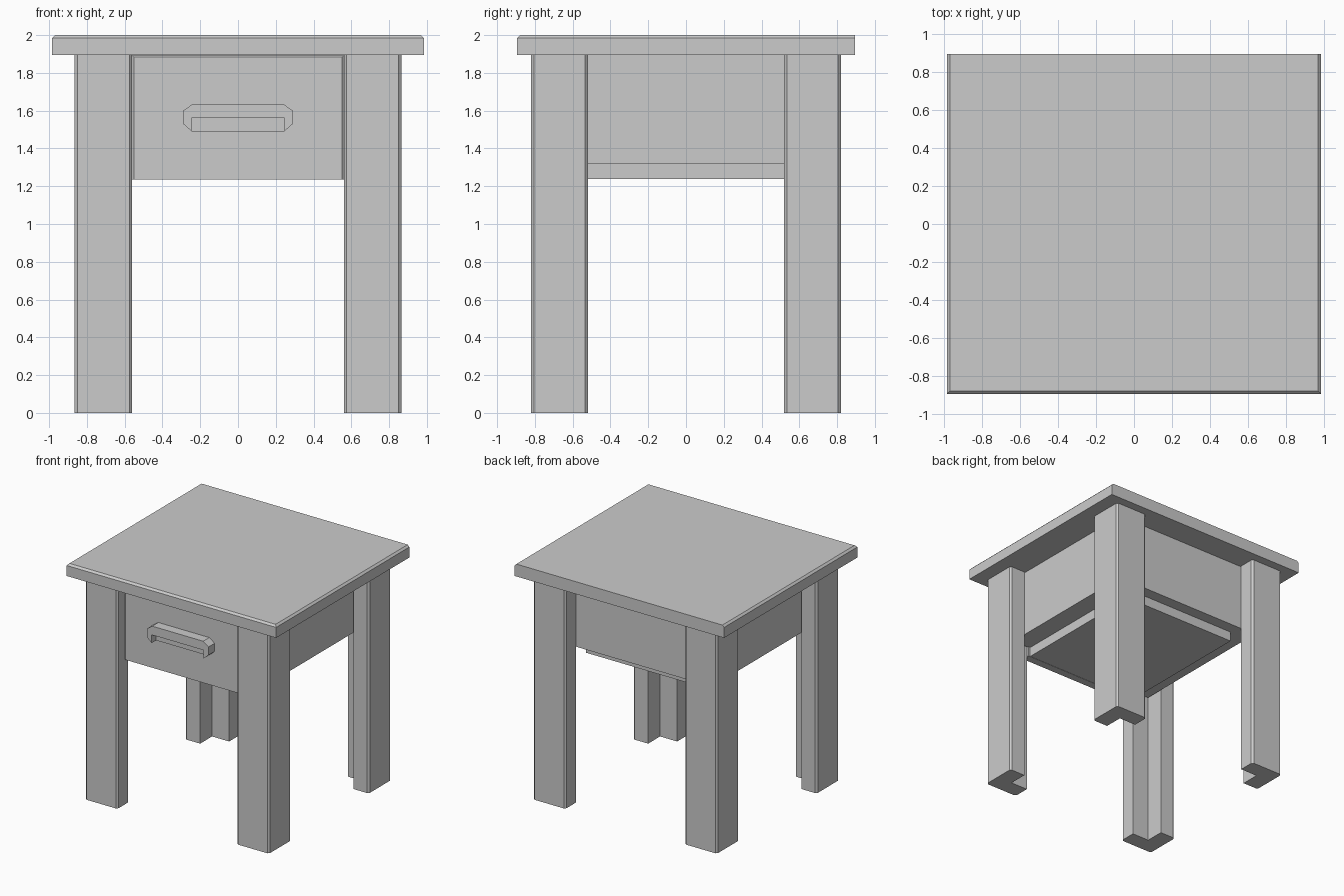
import bpy, bmesh
from mathutils import Matrix

if "Cube" in bpy.data.objects:
    bpy.data.objects.remove(bpy.data.objects["Cube"])


def prism(name, points, lo, hi, axis='z'):
    """Extrude a closed 2D profile along z, or along y (profile is then x,z)."""
    def place(p, h):
        return (p[0], p[1], h) if axis == 'z' else (p[0], h, p[1])
    bm = bmesh.new()
    a = [bm.verts.new(place(p, lo)) for p in points]
    b = [bm.verts.new(place(p, hi)) for p in points]
    bm.faces.new(a)
    bm.faces.new(b)
    n = len(points)
    for i in range(n):
        j = (i + 1) % n
        bm.faces.new((a[i], a[j], b[j], b[i]))
    return finish(name, bm)


def finish(name, bm):
    bmesh.ops.recalc_face_normals(bm, faces=bm.faces[:])
    mesh = bpy.data.meshes.new(name)
    bm.to_mesh(mesh)
    bm.free()
    obj = bpy.data.objects.new(name, mesh)
    bpy.context.collection.objects.link(obj)
    return obj


def box(name, lo, hi, chamfer=0, pick=None):
    """Box from corner to corner; edges whose midpoint passes pick are chamfered."""
    bm = bmesh.new()
    bmesh.ops.create_cube(bm, size=1)
    for v in bm.verts:
        v.co = [lo[i] if v.co[i] < 0 else hi[i] for i in range(3)]
    if chamfer:
        edges = [e for e in bm.edges if pick((e.verts[0].co + e.verts[1].co) / 2)]
        bmesh.ops.bevel(bm, geom=edges, offset=chamfer, segments=1, affect='EDGES')
    return finish(name, bm)


# Table top: upper edge chamfered at the front and both sides, square at the back
box('table_top', (-0.985, -0.895, 1.895), (0.985, 0.895, 2.0), 0.016,
    lambda m: m.z > 1.99 and m.y < 0.5)

# L-section legs with chamfered outer corners
c = 0.015
leg = [(0.56 + c, 0.82), (0.865 - c, 0.82), (0.865, 0.82 - c), (0.865, 0.52 + c),
       (0.865 - c, 0.52), (0.72, 0.52), (0.72, 0.68), (0.56, 0.68), (0.56, 0.82 - c)]
for side, sx in (('left', -1), ('right', 1)):
    for end, sy in (('front', -1), ('back', 1)):
        prism(f'{end}_{side}_leg', [(x * sx, y * sy) for x, y in leg], 0, 1.895)

# Apron body sitting in the leg notches
box('apron_body', (-0.71, -0.67, 1.32), (0.71, 0.67, 1.895))

# Drawer: box hanging below the apron, and a chamfered front panel
box('drawer_box', (-0.54, -0.67, 1.237), (0.54, 0.57, 1.33))
box('drawer_front', (-0.56, -0.728, 1.235), (0.56, -0.66, 1.893), 0.01,
    lambda m: m.y < -0.72 and m.z > 1.3)

# Pull: faceted hood with a slot open at the bottom, and its recessed plate
half = [(0.245, 1.56), (0.245, 1.49), (0.29, 1.53), (0.29, 1.60), (0.24, 1.635)]
pull = half + [(-x, z) for x, z in reversed(half)]
prism('drawer_pull', pull, -0.81, -0.725, 'y')
box('pull_plate', (-0.245, -0.75, 1.49), (0.245, -0.725, 1.565))
